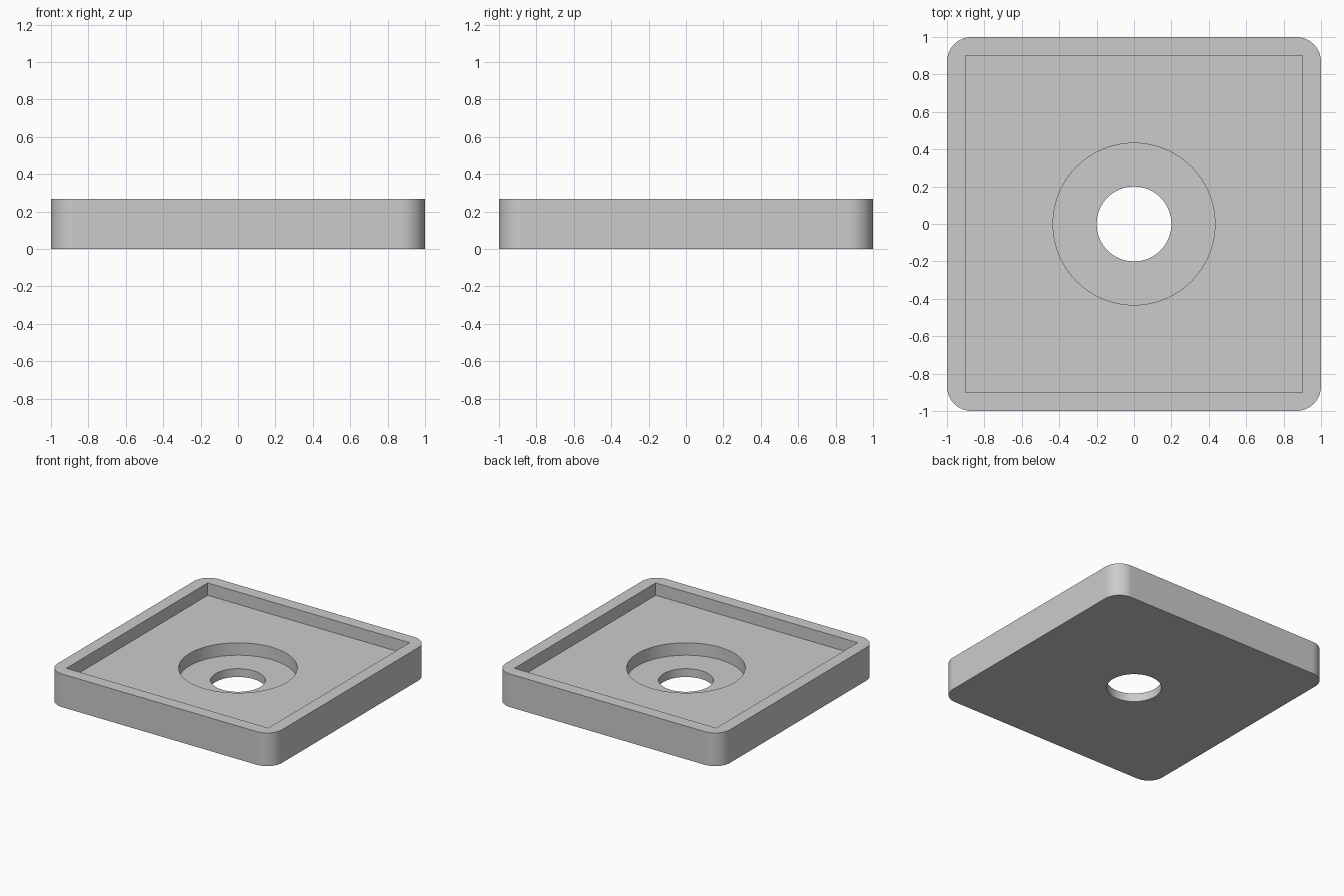
import bpy
import bmesh
from math import radians

cube = bpy.data.objects.get("Cube")
if cube:
    bpy.data.objects.remove(cube, do_unlink=True)

HEIGHT = 0.267
POCKET_FLOOR = 0.167
BORE_FLOOR = 0.067
CORNER = 0.133

grey = bpy.data.materials.new("plain grey")
grey.use_nodes = True
colour = (0.6, 0.6, 0.6, 1)
grey.diffuse_color = colour
grey.node_tree.nodes["Principled BSDF"].inputs["Base Color"].default_value = colour


def box(name, half, bottom, top):
    bpy.ops.mesh.primitive_cube_add(size=1, location=(0, 0, 0))
    ob = bpy.context.object
    ob.name = name
    for v in ob.data.vertices:
        v.co = (v.co.x * 2 * half, v.co.y * 2 * half, top if v.co.z > 0 else bottom)
    return ob


def cylinder(name, radius, bottom, top):
    bpy.ops.mesh.primitive_cylinder_add(vertices=96, radius=radius, depth=top - bottom,
                                        location=(0, 0, (top + bottom) / 2))
    bpy.context.object.name = name
    return bpy.context.object


# Square plate with rounded upright corners
plate = box("square_tray", 1, 0, HEIGHT)
plate.data.materials.append(grey)
bm = bmesh.new()
bm.from_mesh(plate.data)
upright = [e for e in bm.edges if abs(e.verts[0].co.z - e.verts[1].co.z) > 0.1]
bmesh.ops.bevel(bm, geom=upright, offset=CORNER, segments=16, profile=0.5, affect='EDGES')
bm.to_mesh(plate.data)
bm.free()

# Square pocket, round recess and through hole
cutters = [
    box("pocket_cutter", 0.9, POCKET_FLOOR, 1),
    cylinder("recess_cutter", 0.433, BORE_FLOOR, 1),
    cylinder("hole_cutter", 0.2, -1, 1),
]
bpy.ops.object.select_all(action='DESELECT')
plate.select_set(True)
bpy.context.view_layer.objects.active = plate
for cutter in cutters:
    cutter.hide_render = True
    mod = plate.modifiers.new(cutter.name, 'BOOLEAN')
    mod.operation = 'DIFFERENCE'
    mod.solver = 'EXACT'
    mod.object = cutter
    bpy.ops.object.modifier_apply(modifier=mod.name)
for cutter in cutters:
    bpy.data.objects.remove(cutter, do_unlink=True)

# Smooth curved walls, crisp rims
bpy.ops.object.shade_smooth_by_angle(angle=radians(30))
weighted = plate.modifiers.new("even_normals", 'WEIGHTED_NORMAL')
weighted.keep_sharp = True
